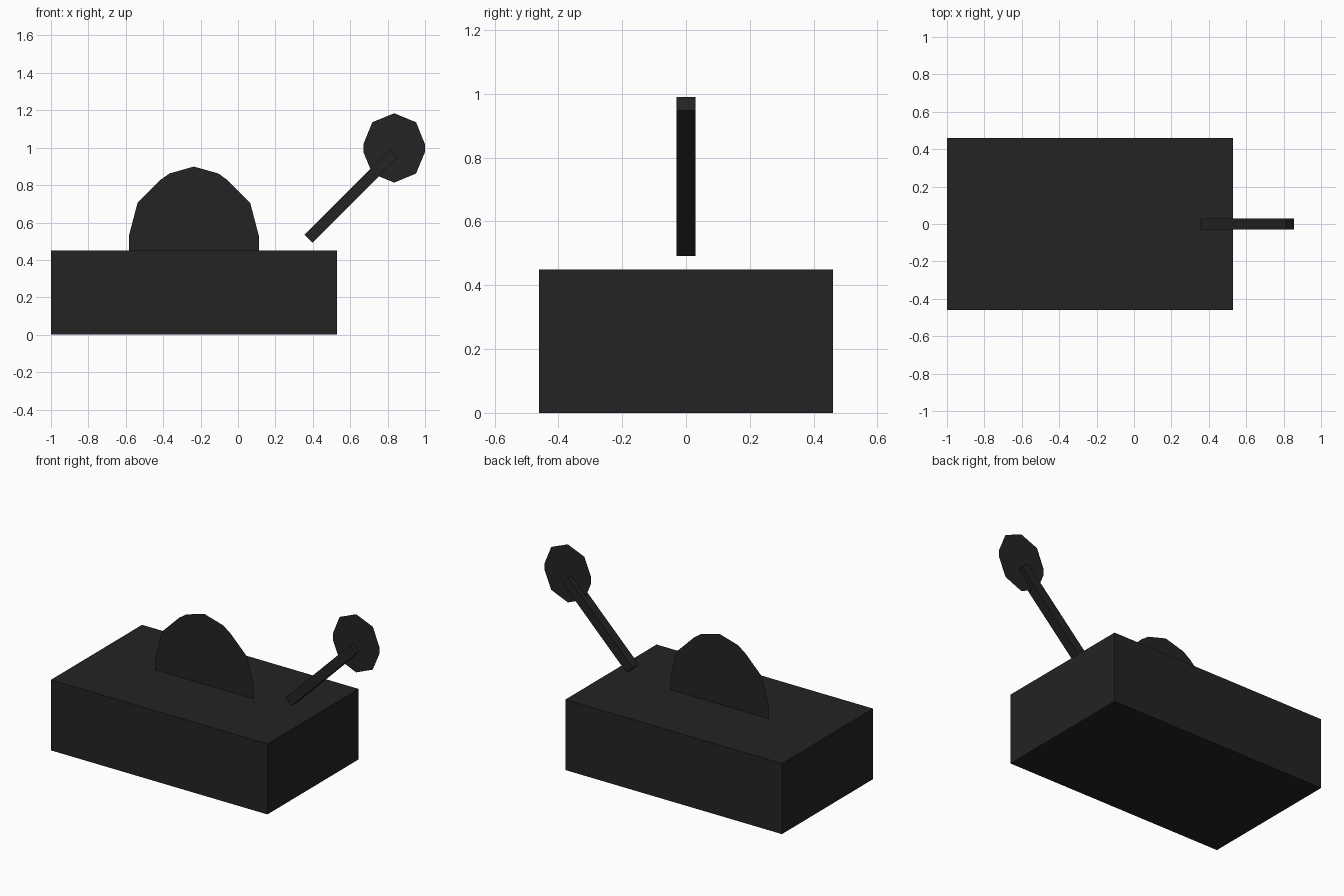
import bpy
import bmesh
from math import radians
from mathutils import Matrix

cube = bpy.data.objects.get("Cube")
if cube:
    bpy.data.objects.remove(cube, do_unlink=True)

# Single near-black colour
black = bpy.data.materials.new("matte_black")
black.use_nodes = True
colour = (0.017, 0.017, 0.017, 1)
black.diffuse_color = colour
black.node_tree.nodes["Principled BSDF"].inputs["Base Color"].default_value = colour


def add_object(name, bm):
    mesh = bpy.data.meshes.new(name)
    bm.to_mesh(mesh)
    bm.free()
    mesh.materials.append(black)
    obj = bpy.data.objects.new(name, mesh)
    bpy.context.collection.objects.link(obj)
    return obj


def add_box(name, size, centre, tilt=0):
    bm = bmesh.new()
    matrix = (Matrix.Translation(centre) @ Matrix.Rotation(radians(tilt), 4, "Y")
              @ Matrix.Diagonal((*size, 1)))
    bmesh.ops.create_cube(bm, size=1, matrix=matrix)
    return add_object(name, bm)


def add_flat_plate(name, centre_x, half_profile):
    """Upright sheet on y = 0; the right-hand outline is mirrored."""
    left = [(-x, z) for x, z in reversed(half_profile) if x > 0]
    bm = bmesh.new()
    # Listed bottom to top on the right, then top to bottom on the left
    bm.faces.new([bm.verts.new((centre_x + x, 0, z)) for x, z in half_profile + left])
    return add_object(name, bm)


# Box body
add_box("body", (1.53, 0.92, 0.45), (-0.235, 0, 0.225))

# Slanted square bar of the handle
add_box("handle_bar", (0.645, 0.06, 0.06), (0.605, 0, 0.741), tilt=-45)

# Flat faceted knob at the end of the handle
add_flat_plate("handle_knob", 0.835, [
    (0, 0.813), (0.117, 0.862), (0.164, 0.975),
    (0.164, 1.02), (0.117, 1.136), (0, 1.184)])

# Flat faceted half disc standing on the body
add_flat_plate("half_disc", -0.236, [
    (0.347, 0.45), (0.347, 0.53), (0.301, 0.706), (0.178, 0.829),
    (0.164, 0.838), (0.131, 0.862), (0, 0.899)])
